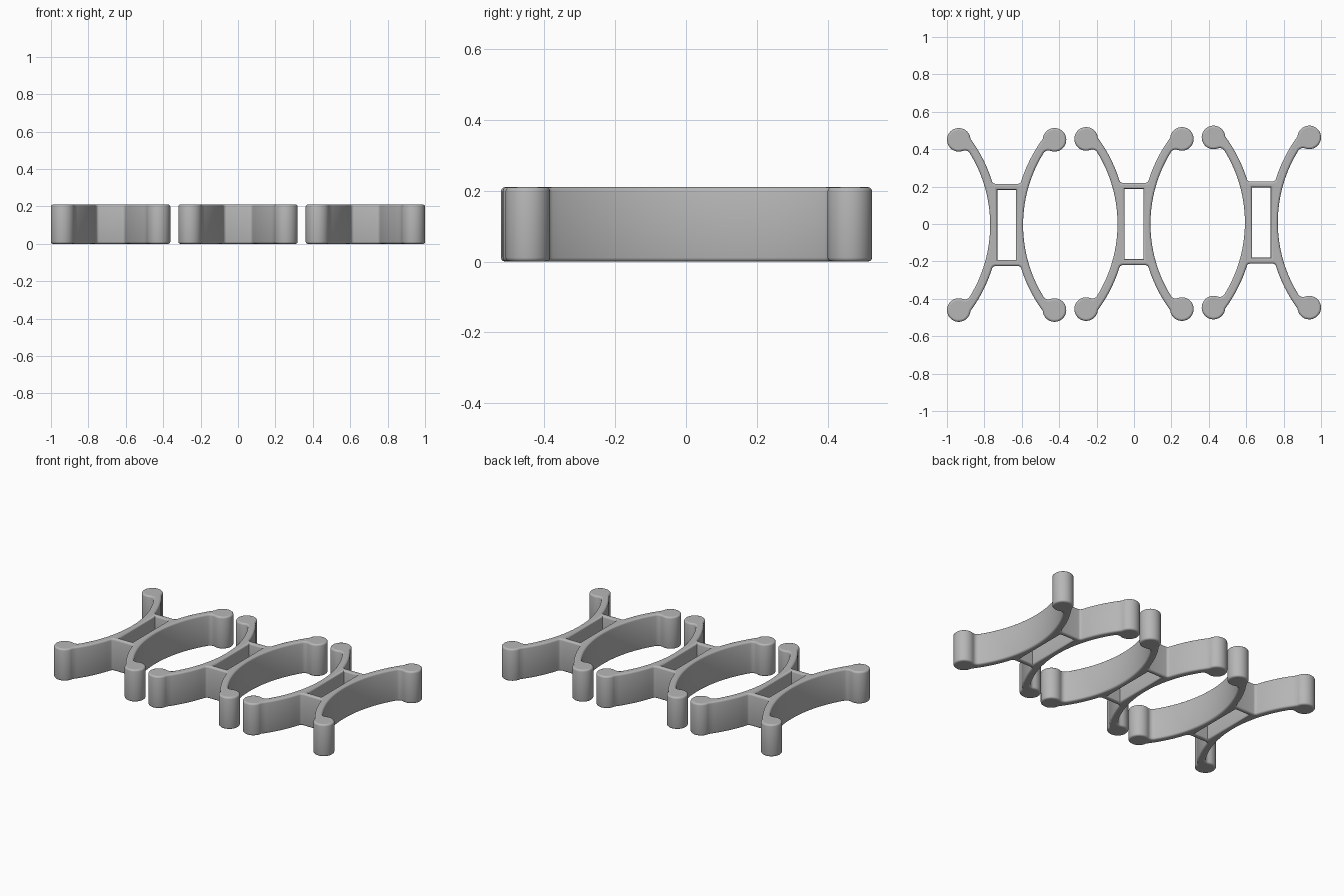
import bpy, bmesh, math
from mathutils import Vector as V

if "Cube" in bpy.data.objects:
    bpy.data.objects.remove(bpy.data.objects["Cube"])

HEIGHT, EDGE = 0.21, 0.011            # part height, rounded edge radius
C, R_OUT, R_IN = V((0.817, 0)), 0.729, 0.775   # arm arcs share one centre
KNOB, R_KNOB = V((0.256, 0.455)), 0.063
WEB_Y, R_WEB, R_NECK = 0.22, 0.018, 0.03
SLOT = (0.05, 0.188)

grey = bpy.data.materials.new("grey plastic")
grey.diffuse_color = (0.47, 0.47, 0.47, 1)
grey.use_nodes = True
grey.node_tree.nodes["Principled BSDF"].inputs["Base Color"].default_value = grey.diffuse_color


def meet(c1, r1, c2, r2):
    """Lower crossing point of two circles."""
    d = c2 - c1
    a = (r1 * r1 - r2 * r2 + d.length_squared) / (2 * d.length)
    h = math.sqrt(r1 * r1 - a * a)
    u = d.normalized()
    n = V((-u.y, u.x))
    return min((c1 + u * a + n * h, c1 + u * a - n * h), key=lambda p: p.y)


def arc(c, p0, p1, n, ccw=False):
    """Points from p0 to p1 round c, the short way unless ccw is set."""
    a0 = math.atan2(p0.y - c.y, p0.x - c.x)
    da = (math.atan2(p1.y - c.y, p1.x - c.x) - a0) % math.tau
    if not ccw and da > math.pi:
        da -= math.tau
    r = (p0 - c).length
    return [c + r * V((math.cos(a0 + da * i / n), math.sin(a0 + da * i / n)))
            for i in range(n + 1)]


def outline():
    """Counter-clockwise outline, made from one quarter and mirrored."""
    neck = meet(C, R_OUT - R_NECK, KNOB, R_KNOB + R_NECK)
    neck_arm = C + (neck - C).normalized() * R_OUT
    neck_knob = KNOB + (neck - KNOB).normalized() * R_KNOB
    shoulder = meet(C, R_IN, KNOB, R_KNOB)
    fy = WEB_Y + R_WEB
    fil = V((C.x - math.sqrt((R_IN + R_WEB) ** 2 - fy ** 2), fy))
    fil_arm = C + (fil - C).normalized() * R_IN
    q = arc(C, V((C.x - R_OUT, 0)), neck_arm, 14)
    q += arc(neck, neck_arm, neck_knob, 6)
    q += arc(KNOB, neck_knob, shoulder, 28, True)
    q += arc(C, shoulder, fil_arm, 10)
    q += arc(fil, fil_arm, V((fil.x, WEB_Y)), 6)
    flip = lambda pts, sx, sy: [V((p.x * sx, p.y * sy)) for p in pts]
    full = q + flip(q[::-1], -1, 1) + flip(q, -1, -1) + flip(q[::-1], 1, -1)
    return [p for i, p in enumerate(full) if (p - full[i - 1]).length > 1e-5]


def inset(pts, d):
    """Move a loop towards its left side by d."""
    out = []
    for i, p in enumerate(pts):
        a = (p - pts[i - 1]).normalized()
        b = (pts[(i + 1) % len(pts)] - p).normalized()
        na, nb = V((-a.y, a.x)), V((-b.y, b.x))
        out.append(p + (na + nb) * d / (1 + na.dot(nb)))
    return out


def wall(bm, pts):
    """Side wall with rounded rims; returns bottom and top rim edges."""
    steps = [math.pi / 2 * i / 3 for i in range(4)]
    low = [(EDGE * (1 - math.sin(t)), EDGE * (1 - math.cos(t))) for t in steps]
    levels = low + [(d, HEIGHT - z) for d, z in low[::-1]]
    rings = [[bm.verts.new((p.x, p.y, z)) for p in inset(pts, d)]
             for d, z in levels]
    n = len(pts)
    for lo, hi in zip(rings, rings[1:]):
        for i in range(n):
            j = (i + 1) % n
            bm.faces.new((lo[i], lo[j], hi[j], hi[i]))
    return [[bm.edges.get((r[i], r[(i + 1) % n])) for i in range(n)]
            for r in (rings[0], rings[-1])]


def bracket_mesh():
    bm = bmesh.new()
    x, y = SLOT
    slot = [V((-x, -y)), V((-x, y)), V((x, y)), V((x, -y))]   # clockwise hole
    outer, hole = wall(bm, outline()), wall(bm, slot)
    for k, up in ((0, -1), (1, 1)):                           # end caps
        res = bmesh.ops.triangle_fill(bm, edges=outer[k] + hole[k],
                                      use_beauty=True, normal=(0, 0, up))
        for f in res["geom"]:
            if isinstance(f, bmesh.types.BMFace):
                f.normal_update()
                if f.normal.z * up < 0:
                    f.normal_flip()
    me = bpy.data.meshes.new("bracket")
    bm.to_mesh(me)
    bm.free()
    me.materials.append(grey)
    return me


# Three identical brackets in a row, slightly staggered
for name, x, y in (("left_bracket", -0.681, -0.005),
                   ("middle_bracket", 0.0, 0.0),
                   ("right_bracket", 0.681, 0.008)):
    ob = bpy.data.objects.new(name, bracket_mesh())
    bpy.context.collection.objects.link(ob)
    ob.location = (x, y, 0)
    bpy.ops.object.select_all(action="DESELECT")
    ob.select_set(True)
    bpy.context.view_layer.objects.active = ob
    bpy.ops.object.shade_smooth_by_angle(angle=math.radians(35))
    for p in ob.data.polygons:                                # flat caps
        if abs(p.normal.z) > 0.999:
            p.use_smooth = False
